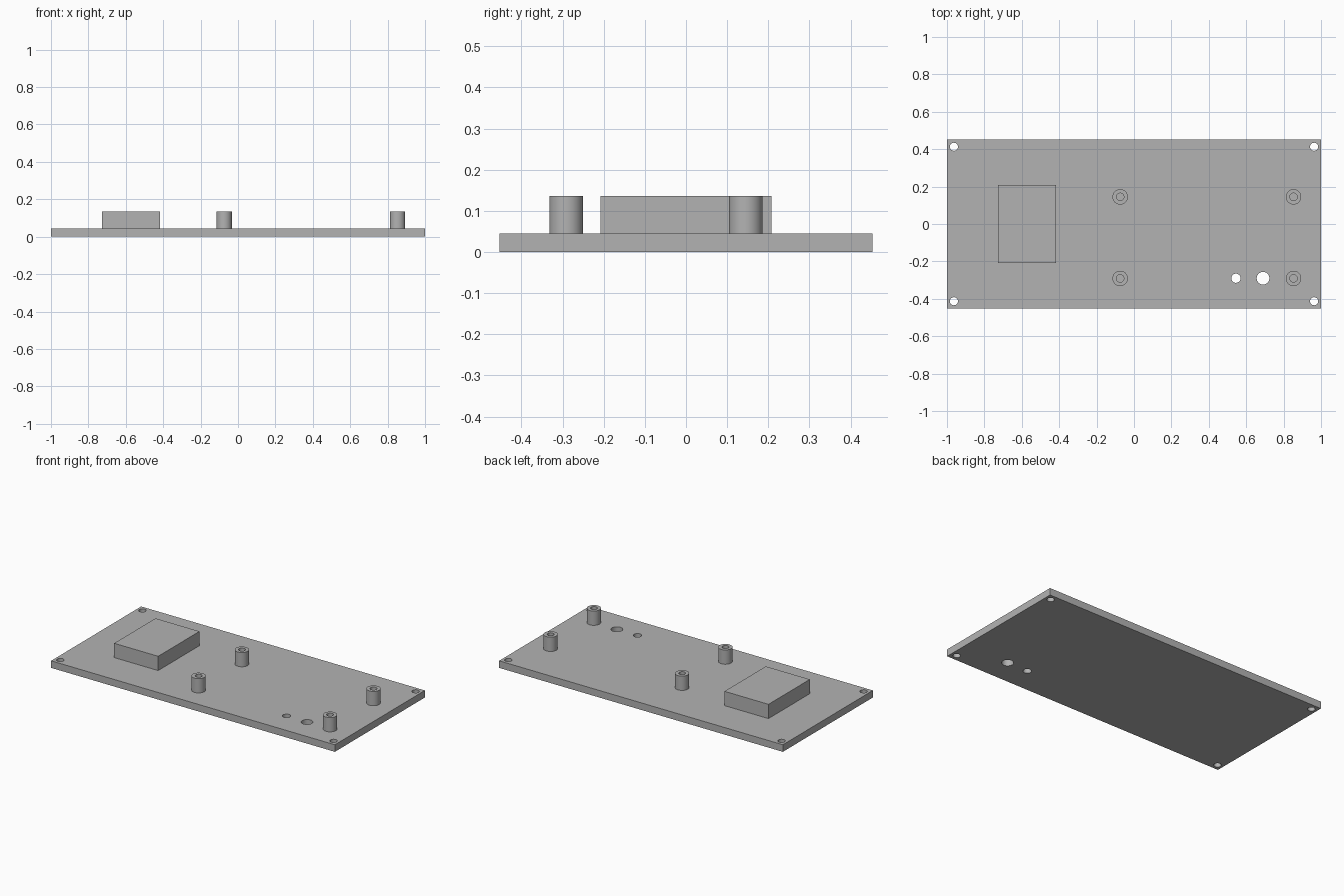
import bpy, bmesh, math
from mathutils import Vector

old = bpy.data.objects.get("Cube")
if old:
    bpy.data.objects.remove(old, do_unlink=True)

PLATE_TOP, TOP = 0.045, 0.136
SIDES = 48

grey = bpy.data.materials.new("light grey")
grey.use_nodes = True
colour = (0.45, 0.45, 0.45, 1)
grey.diffuse_color = colour
grey.node_tree.nodes["Principled BSDF"].inputs["Base Color"].default_value = colour


def select_only(obj):
    bpy.ops.object.select_all(action="DESELECT")
    obj.select_set(True)
    bpy.context.view_layer.objects.active = obj


def box(name, low, high):
    low, high = Vector(low), Vector(high)
    bpy.ops.mesh.primitive_cube_add(size=1, location=(low + high) / 2)
    obj = bpy.context.object
    obj.name = name
    obj.scale = high - low
    bpy.ops.object.transform_apply(location=False, rotation=False, scale=True)
    obj.data.materials.append(grey)
    return obj


def drill(obj, x, y, radius):
    bpy.ops.mesh.primitive_cylinder_add(vertices=SIDES, radius=radius, depth=1, location=(x, y, 0))
    cutter = bpy.context.object
    cutter.hide_render = True
    mod = obj.modifiers.new("hole", "BOOLEAN")
    mod.operation, mod.solver, mod.object = "DIFFERENCE", "EXACT", cutter
    select_only(obj)
    bpy.ops.object.modifier_apply(modifier=mod.name)
    bpy.data.objects.remove(cutter, do_unlink=True)


def standoff(name, x, y, outer=0.041, inner=0.02):
    # Spin the tube's wall section around its axis
    bm = bmesh.new()
    section = [(inner, PLATE_TOP), (inner, TOP), (outer, TOP), (outer, PLATE_TOP)]
    verts = [bm.verts.new((r, 0, z)) for r, z in section]
    edges = [bm.edges.new((verts[i], verts[i - 1])) for i in range(4)]
    bmesh.ops.spin(bm, geom=verts + edges, axis=(0, 0, 1), cent=(0, 0, 0),
                   angle=math.tau, steps=SIDES, use_duplicate=False)
    bmesh.ops.remove_doubles(bm, verts=bm.verts, dist=0.0001)
    bmesh.ops.recalc_face_normals(bm, faces=bm.faces)
    mesh = bpy.data.meshes.new(name)
    bm.to_mesh(mesh)
    bm.free()
    mesh.materials.append(grey)
    obj = bpy.data.objects.new(name, mesh)
    obj.location = (x, y, 0)
    bpy.context.collection.objects.link(obj)
    return obj


# Base plate with corner screw holes and two front holes
plate = box("base_plate", (-1, -0.453, 0), (1, 0.453, PLATE_TOP))
for sx in (-1, 1):
    for sy in (-1, 1):
        drill(plate, sx * 0.963, sy * 0.413, 0.0215)
drill(plate, 0.545, -0.29, 0.0245)
drill(plate, 0.69, -0.29, 0.034)

# Raised block
block = box("raised_block", (-0.727, -0.208, PLATE_TOP), (-0.417, 0.208, TOP))

# Hollow standoffs
posts = [standoff(f"{depth}_{side}_standoff", x, y)
         for side, x in (("right", -0.074), ("left", 0.853))
         for depth, y in (("front", -0.291), ("back", 0.145))]

for obj in [plate] + posts:
    select_only(obj)
    bpy.ops.object.shade_smooth_by_angle(angle=math.radians(30))
